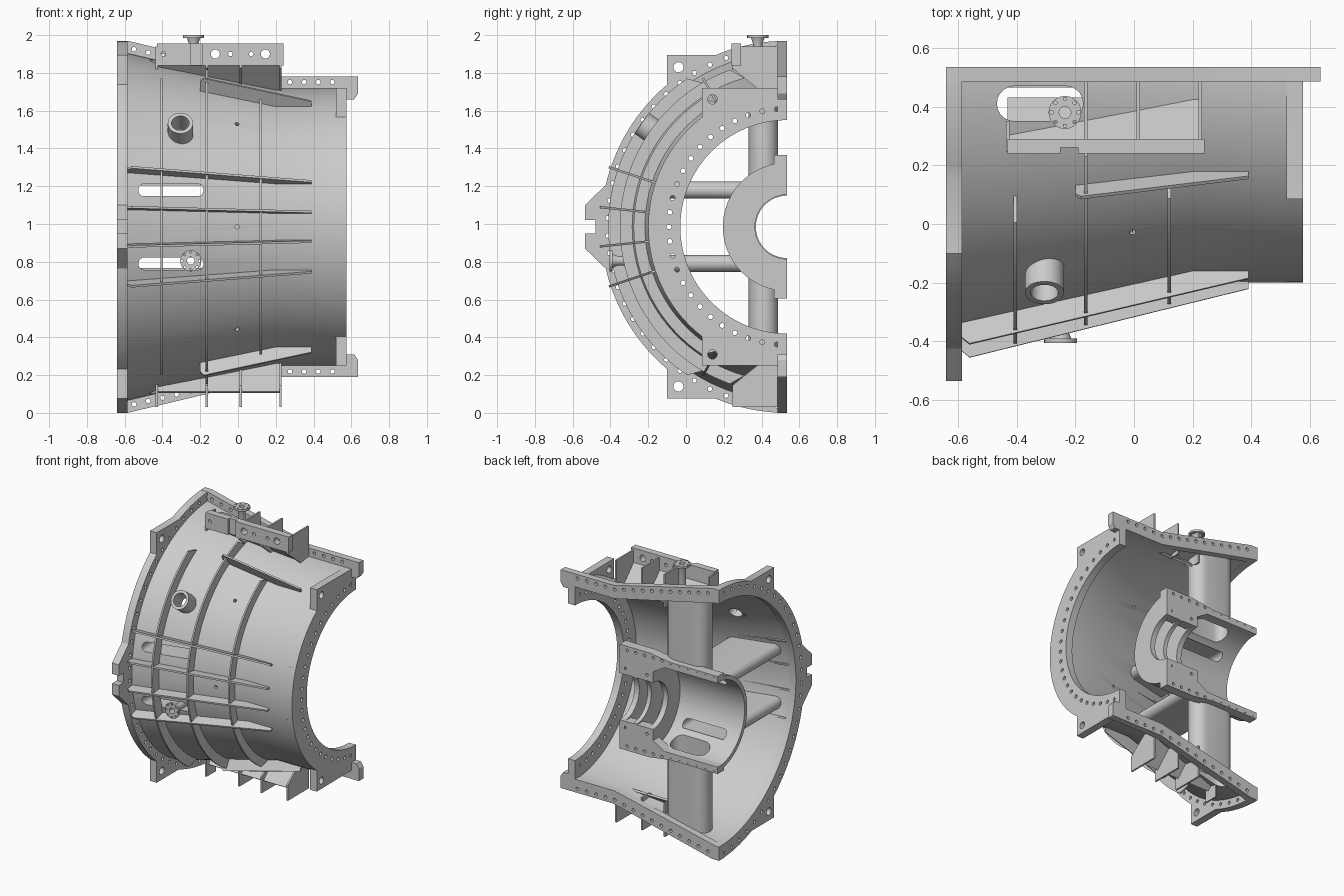
import bpy, bmesh
from math import sin, cos, pi, radians, sqrt
from mathutils import Matrix, Vector

if "Cube" in bpy.data.objects:
    bpy.data.objects.remove(bpy.data.objects["Cube"])

AY, AZ = 0.535, 0.985                     # machine axis runs along x
AXIS = Matrix.Translation((0, AY, AZ))


def loft(rings, closed=False):
    """Skin equal-length rings; capped, or joined end to start."""
    n, m = len(rings[0]), len(rings)
    verts = [tuple(p) for r in rings for p in r]
    faces = [[i * n + j, i * n + (j + 1) % n, (i + 1) % m * n + (j + 1) % n, (i + 1) % m * n + j]
             for i in range(m if closed else m - 1) for j in range(n)]
    if not closed:
        faces += [list(range(n)), [(m - 1) * n + j for j in range(n)]]
    return verts, faces


def prism(pts, axis, lo, hi):
    def put(a, b, t):
        return {'x': (t, a, b), 'y': (a, t, b), 'z': (a, b, t)}[axis]
    return loft([[put(a, b, t) for a, b in pts] for t in (lo, hi)])


def box(x0, x1, y0, y1, z0, z1):
    return prism([(x0, y0), (x1, y0), (x1, y1), (x0, y1)], 'z', z0, z1)


def circle(a, b, r, n=12):
    return [(a + r * cos(2 * pi * i / n), b + r * sin(2 * pi * i / n)) for i in range(n)]


def lathe(prof, n=64, full=False, M=AXIS):
    """Revolve an (x, r) profile about x: front half or a full turn."""
    angs = [2 * pi * i / n for i in range(n)] if full else [-pi / 2 + pi * i / n for i in range(n + 1)]
    return loft([[M @ Vector((x, -r * cos(a), r * sin(a))) for x, r in prof] for a in angs], full)


def polar(r, deg):
    a = radians(deg)
    return AY - r * cos(a), AZ + r * sin(a)


def arc(r, a, b, n):
    return [polar(r, a + (b - a) * i / n) for i in range(n + 1)]


def fin(prof, deg, t=0.012):
    """Radial plate from an (x, r) profile at an angle round the axis."""
    a = radians(deg)
    return loft([[(x, AY - r * cos(a) + s * sin(a), AZ + r * sin(a) + s * cos(a)) for x, r in prof]
                 for s in (-t / 2, t / 2)])


def aim(pos, d):
    return Matrix.Translation(pos) @ Vector(d).to_track_quat('X', 'Z').to_matrix().to_4x4()


def make(name, *parts):
    verts, faces = [], []
    for v, f in parts:
        k = len(verts)
        verts += v
        faces += [[i + k for i in q] for q in f]
    me = bpy.data.meshes.new(name)
    me.from_pydata(verts, [], faces)
    bm = bmesh.new()
    bm.from_mesh(me)
    bmesh.ops.recalc_face_normals(bm, faces=bm.faces)
    bm.to_mesh(me)
    bm.free()
    ob = bpy.data.objects.new(name, me)
    bpy.context.collection.objects.link(ob)
    return ob


def cut(ob, *parts):
    tool = make('cutter', *parts)
    mod = ob.modifiers.new('cut', 'BOOLEAN')
    mod.operation, mod.solver, mod.object = 'DIFFERENCE', 'EXACT', tool
    dg = bpy.context.evaluated_depsgraph_get()
    me = bpy.data.meshes.new_from_object(ob.evaluated_get(dg))
    ob.modifiers.clear()
    ob.data = me
    bpy.data.objects.remove(tool)


def flip(pts):
    return [(a, 2 * AZ - b) for a, b in pts]


# Hollow struts: stadium section in (x, c), running outwards along h
def stadium(cx, c, hl, hw, n=10):
    e = hl - hw
    return [(cx + s * e + hw * cos(a), c + hw * sin(a)) for s, a0 in ((1, -pi / 2), (-1, pi / 2))
            for a in [a0 + pi * i / n for i in range(n + 1)]]


def place(kind, x, c, h):
    return (x, AY - h, AZ + c) if kind == 0 else (x, AY - c, AZ + kind * h)


def shell_r(x):
    return 0.905 - 0.236 * (x + 0.585)


struts, slots = [], []
for kind, cx, c, hl, hw, wall in ((0, -.355, .195, .185, .045, .012), (0, -.355, -.195, .185, .045, .012),
                                  (1, -.32, .125, .165, .078, .018), (-1, -.32, .125, .165, .078, .018)):
    out, inn = stadium(cx, c, hl, hw), stadium(cx, c, hl - wall, hw - wall)
    lo = lambda o: [place(kind, x, q, sqrt(.325 ** 2 - q * q)) for x, q in o]
    hi = lambda o: [place(kind, x, q, sqrt(shell_r(x) ** 2 - q * q)) for x, q in o]
    struts.append(loft([lo(out), hi(out), hi(inn), lo(inn)], True))
    slots.append(loft([[place(kind, x, q, h) for x, q in inn] for h in (.22, 1.1)]))
make('hollow_struts', *struts)

# Conical outer casing and bearing hub, slotted where the struts open
shell = make('casing_shell', lathe([(-.6, .924), (.2, .735), (.53, .735), (.53, .705), (.2, .705), (-.6, .894)]))
ports = [lathe([(.6, .001), (1, .001), (1, .011), (.6, .011)], 12, True, aim((-.005, AY, AZ), (0, -cos(a), sin(a))))
         for a in (radians(-44), 0, radians(44))]
bore = aim((-.305, AY, AZ), (0, -cos(radians(35.5)), sin(radians(35.5))))
cut(shell, *slots, *ports, lathe([(.7, .001), (1, .001), (1, .047), (.7, .047)], 24, True, bore))
hub = make('bearing_hub', lathe([(-.63, .34), (.16, .34), (.16, .17), (.12, .17), (.12, .31), (-.07, .31),
                                 (-.07, .17), (-.11, .17), (-.11, .31), (-.63, .31)], 48))
cut(hub, *slots)
make('hub_seal_ring', lathe([(.02, .165), (.05, .165), (.05, .32), (.02, .32)], 48))

# Large end flange with lifting ears and notched side key
ear = [(-.1, 1.895)]
key = [(-.535, .87), (-.535, .95), (-.48, .95), (-.48, 1.02), (-.535, 1.02), (-.535, 1.1)]
R = .985
outline = (arc(R, -90, -67.5, 8) + flip(ear) + arc(R, -49.9, -13, 14) + key + arc(R, 13, 49.9, 14)
           + ear + arc(R, 67.5, 90, 8) + arc(.885, 90, -90, 64))
big = make('large_end_flange', prism(outline, 'x', -.64, -.585))
holes = [prism(circle(*polar(.95, -87 + 174 * i / 31), .012), 'x', -.7, -.5) for i in range(32)]
holes += [prism(circle(-.04, z, .027, 16), 'x', -.7, -.5) for z in (1.83, .14)]
cut(big, *holes)

# Small end flange with lifting ears
ear = [(.085, 1.72)]
R = .735
outline = (arc(R, -90, -86, 2) + flip(ear) + arc(R, -52.3, 52.3, 40) + ear + arc(R, 86, 90, 2)
           + arc(.565, 90, -90, 56))
small = make('small_end_flange', prism(outline, 'x', .52, .575))
holes = [prism(circle(*polar(.625, -85 + 170 * i / 24), .013), 'x', .4, .7) for i in range(25)]
holes += [prism(circle(.14, z, .025, 16), 'x', .4, .7) for z in (1.66, .31)]
cut(small, *holes)

# Bolted split-line flanges of casing and hub, top and bottom
def split_flange(name, prof, y0, bolts, r):
    for tag, s in (('upper', 1), ('lower', -1)):
        ob = make(f'{tag}_{name}', prism([(x, AZ + s * h) for x, h in prof], 'y', y0, AY))
        cut(ob, *[prism(circle(x, AZ + s * h, r), 'y', .4, .6) for x, h in bolts])


bolts = [(-.55 + .075 * i, .94 - .232 * (.075 * i) if i < 10 else .766) for i in range(15)]
split_flange('casing_split_flange', [(-.64, .985), (-.585, .985), (.21, .795), (.635, .795), (.635, .705),
             (.615, .675), (.575, .675), (.575, .57), (.52, .57), (.52, .70), (.2, .70), (-.64, .89)],
             .485, bolts, .012)
bolts = [(-.6 + .07 * i, .333 if i < 6 else .35) for i in range(11)] + [(-.06 + .09 * i, .215) for i in range(3)]
split_flange('hub_split_flange', [(-.63, .355), (-.25, .355), (-.08, .38), (.16, .38), (.16, .17), (-.11, .17),
             (-.11, .25), (-.2, .305), (-.63, .305)], .465, bolts, .011)

# Lengthwise stiffeners, short side fins and hoop ribs
rib = [(-.59, .88), (-.59, .97), (-.56, .995), (.39, .76), (.39, .725), (.2, .72)]
make('long_ribs', *[fin(rib, a) for a in (-18.5, -6, 6, 18.5)])
side = [(-.2, .81), (-.2, .885), (-.18, .905), (.39, .765), (.39, .725), (.2, .72)]
make('side_fins', *[fin(side, a) for a in (-60.5, 60.5)])
hoops = []
for x, r0, r1, a in ((-.405, .868, .947, 60), (-.165, .81, .885, 74), (.12, .745, .812, 60.5)):
    hoops.append(prism(arc(r0, -a, a, 56) + [polar(r0 + .01, a)] + arc(r1, a - 4, 4 - a, 52)
                       + [polar(r0 + .01, -a)], 'x', x - .006, x + .006))
make('hoop_ribs', *hoops)

# Support brackets: gussets and sloping web on both sides, bar on top only
tall = [(.245, .955), (.485, .955), (.485, .715), (.40, .715), (.245, .84)]
short = [(.245, .955), (.35, .955), (.35, .84), (.245, .82)]
web = [(.265, .872), (.275, .88), (.43, .72), (.42, .71)]
for tag, s in (('upper', 1), ('lower', -1)):
    sec = lambda p: [(y, AZ + s * h) for y, h in p]
    make(f'{tag}_bracket_gussets', *[prism(sec(tall if x > -.4 else short), 'x', x - .006, x + .006)
                                     for x in (-.43, -.165, .015, .225)])
    make(f'{tag}_bracket_web', prism(sec(web), 'x', -.43, .225))
bar = make('bracket_bar', box(-.43, .24, .24, .29, 1.84, 1.955))
cut(bar, box(-.25, -.19, .2, .26, 1.8, 2),
    *[prism(circle(x, 1.9, r, 16), 'y', .2, .3)
      for x, r in ((-.395, .012), (-.12, .024), (-.04, .012), (.07, .012), (.145, .024))])

# Pipe boss and two flanged nozzles
make('pipe_boss', lathe([(.83, .047), (.83, .067), (.945, .067), (.945, .047)], 32, True, bore))
nozzle = [(0, .02), (0, .056), (-.015, .056), (-.015, .036), (-.045, .025), (-.2, .025), (-.2, .02)]
for name, pos, d in (('top_nozzle', (-.235, .38, 2.0), (0, 0, 1)), ('front_nozzle', (-.25, -.405, .805), (0, -1, 0))):
    M = aim(pos, d)
    ob = make(name, lathe(nozzle, 24, True, M))
    cut(ob, *[lathe([(-.03, .0005), (.02, .0005), (.02, .006), (-.03, .006)], 8, True,
                    M @ Matrix.Translation((0, .046 * cos(k * pi / 4), .046 * sin(k * pi / 4)))) for k in range(8)])

# Smooth curved walls, keep edges crisp
bpy.ops.object.select_all(action='SELECT')
bpy.context.view_layer.objects.active = shell
bpy.ops.object.shade_smooth_by_angle(angle=radians(25))
